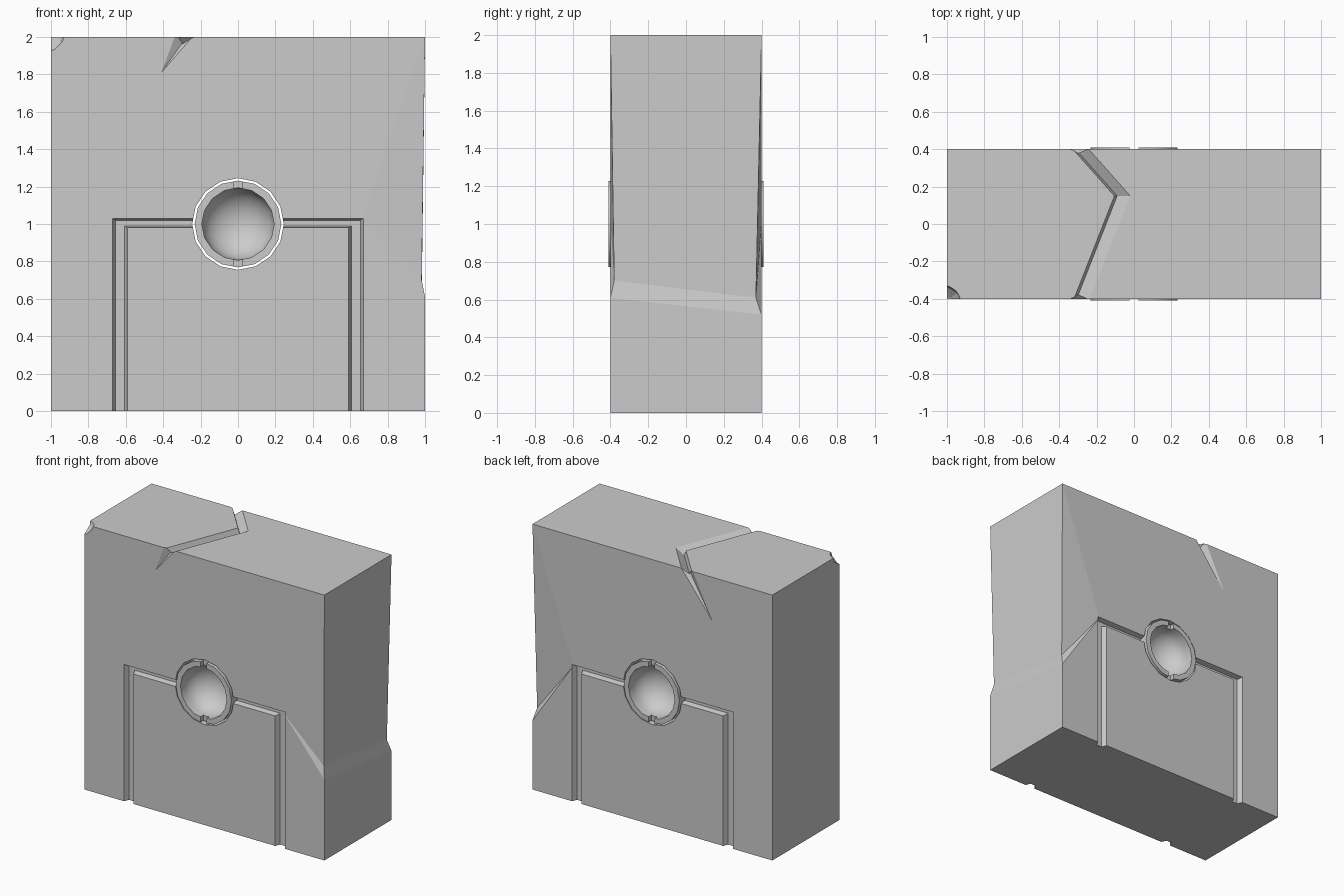
import bpy, bmesh, math

if "Cube" in bpy.data.objects:
    bpy.data.objects.remove(bpy.data.objects["Cube"])


def make(name, bm):
    bmesh.ops.recalc_face_normals(bm, faces=bm.faces[:])
    me = bpy.data.meshes.new(name)
    bm.to_mesh(me)
    bm.free()
    ob = bpy.data.objects.new(name, me)
    bpy.context.collection.objects.link(ob)
    return ob


def loft(name, sections, cap=True):
    bm = bmesh.new()
    rings = [[bm.verts.new(p) for p in s] for s in sections]
    n = len(rings[0])
    for a, b in zip(rings, rings[1:]):
        for i in range(n):
            j = (i + 1) % n
            bm.faces.new((a[i], a[j], b[j], b[i]))
    if cap:
        bm.faces.new(rings[0])
        bm.faces.new(rings[-1])
    return make(name, bm)


def hull(name, points):
    bm = bmesh.new()
    for p in points:
        bm.verts.new(p)
    bmesh.ops.convex_hull(bm, input=bm.verts[:])
    return make(name, bm)


def cut(target, cutter):
    cutter.hide_render = True
    m = target.modifiers.new("cut", 'BOOLEAN')
    m.operation = 'DIFFERENCE'
    m.solver = 'EXACT'
    m.object = cutter
    bpy.context.view_layer.objects.active = target
    bpy.ops.object.modifier_apply(modifier=m.name)
    bpy.data.objects.remove(cutter)


def circle(r, y, n=16):
    return [(r * math.cos(2 * math.pi * i / n), y,
             1 + r * math.sin(2 * math.pi * i / n)) for i in range(n)]


# Stone block, right edges sunk above the side crack
bm = bmesh.new()
sides = []
for y, za, b in ((-0.4, 0.61, (0.982, -0.38, 0.70)), (0.4, 0.52, (0.982, 0.37, 0.61))):
    pts = dict(bl=(-1, y, 0), br=(1, y, 0), a=(1, y, za), b=b,
               c=(0.66, y, 1.02), tr=(1, y, 2), tl=(-1, y, 2))
    v = {k: bm.verts.new(p) for k, p in pts.items()}
    for f in (("bl", "br", "a", "c", "tr", "tl"), ("a", "b", "c"), ("c", "b", "tr")):
        bm.faces.new([v[k] for k in f])
    sides.append(v)
f, k = sides
for p, q in (("bl", "br"), ("br", "a"), ("a", "b"), ("b", "tr"), ("tr", "tl"), ("tl", "bl")):
    bm.faces.new((f[p], f[q], k[q], k[p]))
block = make("stone_block", bm)

# Door-shaped grooves on front and back
for s in (-1, 1):
    path = [((-0.67, -0.1), (-0.59, -0.1)), ((-0.67, 1.03), (-0.59, 0.98)),
            ((0.67, 1.03), (0.59, 0.98)), ((0.67, -0.1), (0.59, -0.1))]
    secs = []
    for (ox, oz), (ix, iz) in path:
        mix = lambda t: (ox + (ix - ox) * t, oz + (iz - oz) * t)
        secs.append([(mix(t)[0], s * y, mix(t)[1]) for t, y in
                     ((0, 0.45), (0, 0.4), (0.2, 0.363), (0.8, 0.363), (1, 0.4), (1, 0.45))])
    cut(block, loft("groove_cutter", secs))

# Round hole through the block
cut(block, loft("hole_cutter", [circle(0.245, -0.5), circle(0.245, 0.5)]))

# Bent crack across the top
crack = [((x, y, 2.1), (x, y, 2), (x + 0.015, y, 1.962), (x + 0.085, y, 2), (x + 0.085, y, 2.1))
         for x, y in ((-0.329, -0.42), (-0.105, 0.15), (-0.345, 0.42))]
cut(block, loft("crack_cutter", crack))

# Crack tails running down the front and back
for s, tx, tz in ((-1, -0.41, 1.81), (1, -0.50, 1.67)):
    pts = [(-0.335, 2.01), (-0.235, 2.01), (tx, tz)]
    cut(block, hull("tail_cutter", [(x, s * 0.4, z) for x, z in pts]
                    + [(x, s * 0.5, z) for x, z in pts] + [(-0.30, s * 0.372, 1.965)]))

# Chipped top corner
bm = bmesh.new()
bmesh.ops.create_icosphere(bm, subdivisions=2, radius=0.115)
bmesh.ops.translate(bm, verts=bm.verts[:], vec=(-1.03, -0.43, 2.03))
cut(block, make("chip_cutter", bm))

# Round core with a bowl hollowed into each side
prof = [(0.001, -0.20)]
prof += [(0.193 * math.sin(t), -0.36 + 0.16 * math.cos(t))
         for t in [math.pi / 2 * i / 8 for i in range(1, 9)]]
prof += [(0.193, -0.41), (0.232, -0.41)]
prof += [(r, -y) for r, y in reversed(prof)]
core = loft("round_core", [circle(r, y) for r, y in prof])

# Notches at top and bottom of both rims
for s in (-1, 1):
    for z in (0.785, 1.215):
        cut(core, hull("notch_cutter", [(x, y, z + dz) for x in (-0.025, 0.025)
                                        for y in (s * 0.375, s * 0.5) for dz in (-0.04, 0.04)]))

bpy.ops.object.select_all(action='DESELECT')
core.select_set(True)
bpy.context.view_layer.objects.active = core
bpy.ops.object.shade_smooth_by_angle(angle=math.radians(30))
